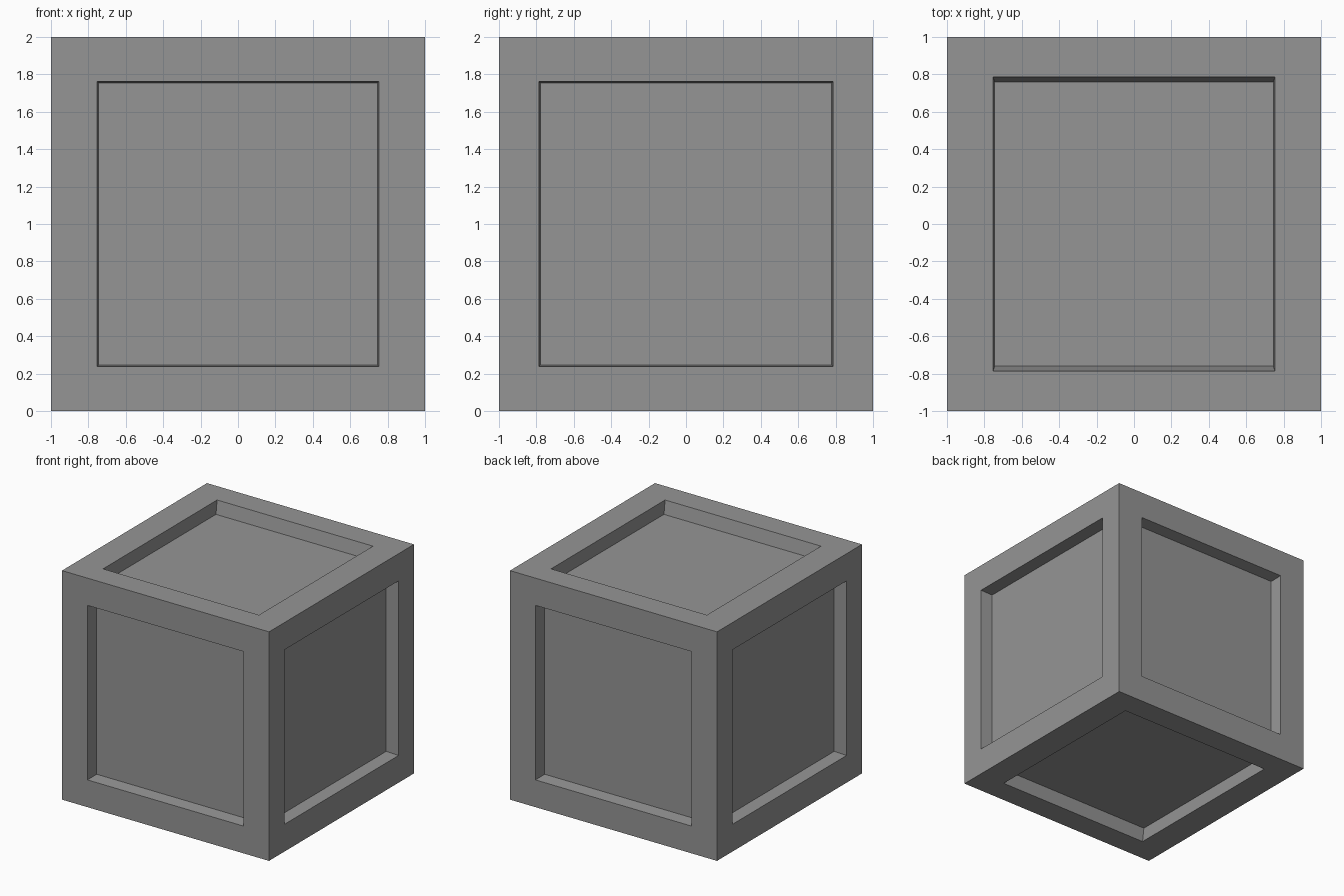
import bpy, bmesh
from mathutils import Vector

old = bpy.data.objects.get("Cube")
if old:
    bpy.data.objects.remove(old)

# Plain grey for the whole crate
GREY = (0.3, 0.3, 0.3, 1)
grey = bpy.data.materials.new("plain_grey")
grey.use_nodes = True
grey.diffuse_color = GREY
grey.node_tree.nodes["Principled BSDF"].inputs["Base Color"].default_value = GREY

DEPTH = 0.113
# Half sizes (x, y, z) of each recess at its rim and floor, by the axis it faces
RIM = [(1, 0.787, 0.762), (0.753, 1, 0.762), (0.753, 0.787, 1)]
FLOOR = [(1, 0.778, 0.753), (0.745, 1, 0.753), (0.745, 0.76, 1)]


def fit(face, normal, half, depth):
    """Move a face's corners to the given half sizes, sunk by depth."""
    for v in face.verts:
        signs = [1 if c > 0 else -1 for c in v.co]
        v.co = Vector([s * h for s, h in zip(signs, half)]) - normal * depth


# Cube body with a tapered recess in every side
bm = bmesh.new()
bmesh.ops.create_cube(bm, size=2)
for panel in list(bm.faces):
    normal = panel.normal.copy()
    axis = max(range(3), key=lambda i: abs(normal[i]))
    for half, depth in ((RIM[axis], 0), (FLOOR[axis], DEPTH)):
        bmesh.ops.inset_individual(bm, faces=[panel], thickness=0.05)
        fit(panel, normal, half, depth)
bmesh.ops.translate(bm, verts=bm.verts, vec=(0, 0, 1))
bmesh.ops.recalc_face_normals(bm, faces=bm.faces)

mesh = bpy.data.meshes.new("crate")
bm.to_mesh(mesh)
bm.free()
mesh.materials.append(grey)
crate = bpy.data.objects.new("crate", mesh)
bpy.context.scene.collection.objects.link(crate)
